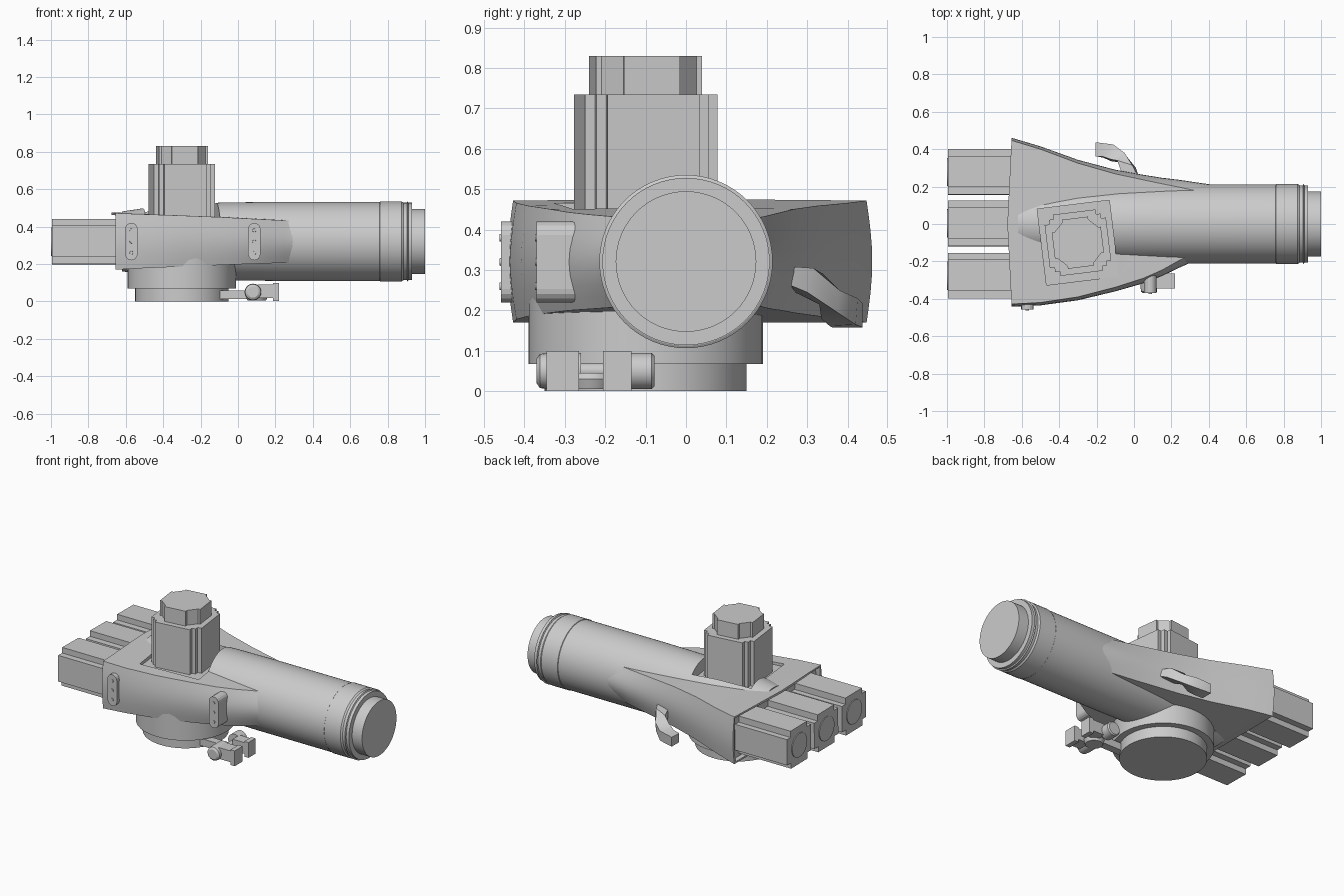
import bpy, bmesh, math
from mathutils import Matrix, Vector

if "Cube" in bpy.data.objects:
    bpy.data.objects.remove(bpy.data.objects["Cube"])


def finish(name, bm, smooth=None):
    bmesh.ops.recalc_face_normals(bm, faces=bm.faces)
    me = bpy.data.meshes.new(name)
    bm.to_mesh(me)
    bm.free()
    ob = bpy.data.objects.new(name, me)
    bpy.context.collection.objects.link(ob)
    if smooth:
        bpy.ops.object.select_all(action='DESELECT')
        ob.select_set(True)
        bpy.context.view_layer.objects.active = ob
        bpy.ops.object.shade_smooth_by_angle(angle=math.radians(smooth))
    return ob


def loft(name, rings, smooth=None, recess=0):
    """Skin a list of closed rings and cap both ends; optionally recess the first cap."""
    bm = bmesh.new()
    vs = [[bm.verts.new(p) for p in r] for r in rings]
    n = len(vs[0])
    for a, b in zip(vs, vs[1:]):
        for i in range(n):
            bm.faces.new((a[i], a[(i + 1) % n], b[(i + 1) % n], b[i]))
    cap = bm.faces.new(vs[0])
    bm.faces.new(vs[-1][::-1])
    if recess:
        bmesh.ops.recalc_face_normals(bm, faces=bm.faces)
        bmesh.ops.inset_region(bm, faces=[cap], thickness=0.015)
        new = bmesh.ops.extrude_discrete_faces(bm, faces=[cap])['faces'][0]
        bmesh.ops.translate(bm, verts=new.verts, vec=(recess, 0, 0))
    return finish(name, bm, smooth)


AXES = {'x': lambda u, v, t: (t, u, v), 'y': lambda u, v, t: (u, t, v), 'z': lambda u, v, t: (u, v, t)}


def prism(name, outline, t0, t1, axis, loc=(0, 0, 0), rot=0):
    """Extrude a 2D outline along an axis."""
    m = Matrix.Translation(loc) @ Matrix.Rotation(rot, 4, 'Z')
    return loft(name, [[m @ Vector(AXES[axis](u, v, t)) for u, v in outline] for t in (t0, t1)])


def lathe(name, profile, axis, loc, n=48):
    """Turn (position, radius) pairs about an axis."""
    c = Vector(loc)
    angs = [2 * math.pi * i / n for i in range(n)]
    return loft(name, [[c + Vector(AXES[axis](r * math.cos(a), r * math.sin(a), t)) for a in angs]
                       for t, r in profile], smooth=30)


def four(corner):
    """Repeat corner points in all four quadrants."""
    pts = list(corner)
    out = []
    for _ in range(4):
        out += pts
        pts = [(-v, u) for u, v in pts]
    return out


def box(w, h):
    return [(w, -h), (w, h), (-w, h), (-w, -h)]


# Long barrel with stepped nose
barrel = lathe('barrel', [(-.62, .16), (-.5, .178), (-.3, .197), (-.08, .208), (.2, .211), (.76, .211), (.76, .214),
                          (.875, .214), (.885, .207), (.93, .207), (.93, .174), (1.0, .174)],
               'x', (0, 0, .321), 64)
for x in (.76, .907):
    lathe('barrel_band', [(x - .004, .208), (x, .2145), (x + .004, .208)], 'x', (0, 0, .321), 64)

# Flared body shell: x, left edge, right edge, bottom, top, side bulge
stations = [(-.655, -.428, .447, .17, .472, .014), (-.5, -.42, .4, .178, .466, .015),
            (-.3, -.39, .325, .186, .459, .018), (-.1, -.338, .268, .194, .451, .022),
            (.05, -.29, .236, .2, .443, .027), (.15, -.246, .215, .203, .438, .032),
            (.25, -.19, .195, .207, .433, .04), (.33, -.15, .178, .212, .43, .045),
            (.42, -.12, .165, .22, .425, .045)]
rings = []
for k, (x, yl, yr, zb, zt, b) in enumerate(stations):
    ring = []
    for i in range(9):
        s = i / 8
        ring.append((x, yl - b * math.sin(math.pi * s), zb + (zt - zb) * s))
    ring.append((x - (.022 if k == 0 else 0), 0, zt + .004))
    for i in range(8, -1, -1):
        s = i / 8
        ring.append((x, yr + b * math.sin(math.pi * s), zb + (zt - zb) * s))
    rings.append(ring)
body = loft('body_shell', rings, smooth=30, recess=.03)

# Rotated pocket cut into body and barrel for the turret
TUR, ROT = (-.3, -.1, 0), math.radians(7)
cutter = prism('pocket_cutter', box(.194, .205), .447, .7, 'z', TUR, ROT)
cutter.hide_render = True
for ob in (barrel, body):
    mod = ob.modifiers.new('pocket', 'BOOLEAN')
    mod.operation = 'DIFFERENCE'
    mod.solver = 'EXACT'
    mod.object = cutter
    bpy.context.view_layer.objects.active = ob
    bpy.ops.object.modifier_apply(modifier='pocket')
bpy.data.objects.remove(cutter)

# Turret with notched corners and smaller cap
h = .165
prism('turret_lower', four([(h, h - .05), (h - .025, h - .05), (h - .025, h - .025), (h - .05, h - .025), (h - .05, h)]),
      .4, .735, 'z', TUR, ROT)
h = .132
prism('turret_cap', four([(h, h - .062), (h - .014, h - .062), (h - .062, h - .014), (h - .062, h)]),
      .73, .83, 'z', TUR, ROT)

# Three rear blocks with notched corners and round end discs
for y in (.278, .003, -.277):
    prism('rear_block', four([(.122, .08), (.086, .08), (.086, .12), ]), -.995, -.6, 'x', (0, y, .32))
    lathe('rear_disc', [(-1.0, .076), (-.98, .076)], 'x', (0, y, .32), 32)

# Round pedestal
lathe('pedestal', [(0, .25), (.068, .25), (.068, .29), (.25, .29)], 'z', (-.3, -.1, 0))

# Side brackets with bolts
arc = [math.pi * i / 8 for i in range(9)]
stadium = [(.033 * math.cos(a), .067 + .033 * math.sin(a)) for a in arc]
stadium += [(-u, -v) for u, v in stadium]
for x, y0, y1, tilt in ((-.57, -.458, -.4, 3), (.087, -.37, -.24, 12)):
    prism('side_bracket', stadium, y0, y1, 'y', (x, 0, .32), 0)
    for dz in (-.06, 0, .06):
        lathe('bracket_bolt', [(-.004, .009), (.01, .011)], 'y', (x, y0, .32 + dz), 12)

# Curled lever on the far side
lever = [[(.03, .24, .27), (-.06, .26, .25), (-.06, .26, .30), (.03, .24, .31)],
         [(.01, .30, .245), (-.08, .33, .215), (-.09, .34, .29), (-.01, .315, .305)],
         [(-.05, .375, .195), (-.12, .335, .18), (-.12, .345, .25), (-.05, .38, .25)],
         [(-.11, .42, .165), (-.165, .355, .162), (-.165, .36, .225), (-.11, .425, .23)],
         [(-.205, .437, .158), (-.205, .362, .158), (-.205, .362, .215), (-.205, .437, .218)]]
loft('side_lever', lever, smooth=40)

# Foot clamp: arm, jaws, knobs and ring
prism('clamp_arm', box(.1, .025), .012, .058, 'z', (-.03, -.22, 0), 0)
for y0, y1 in ((-.345, -.265), (-.205, -.135)):
    prism('clamp_jaw', box(.045, .036), y0, y1, 'y', (.15, 0, .055))
    prism('jaw_plate', box(.015, .049), y0, y1, 'y', (.203, 0, .05))
lathe('clamp_knob', [(-.37, .03), (-.362, .042), (-.34, .045), (-.26, .045)], 'y', (.08, 0, .05), 24)
lathe('clamp_nut', [(-.15, .045), (-.085, .045), (-.078, .038)], 'y', (.08, 0, .05), 24)
lathe('clamp_rod', [(-.3, .02), (-.1, .02)], 'y', (.09, 0, .05), 16)
lathe('clamp_ring', [(.005, .05), (.03, .06), (.045, .05)], 'z', (.1, -.235, 0), 24)
